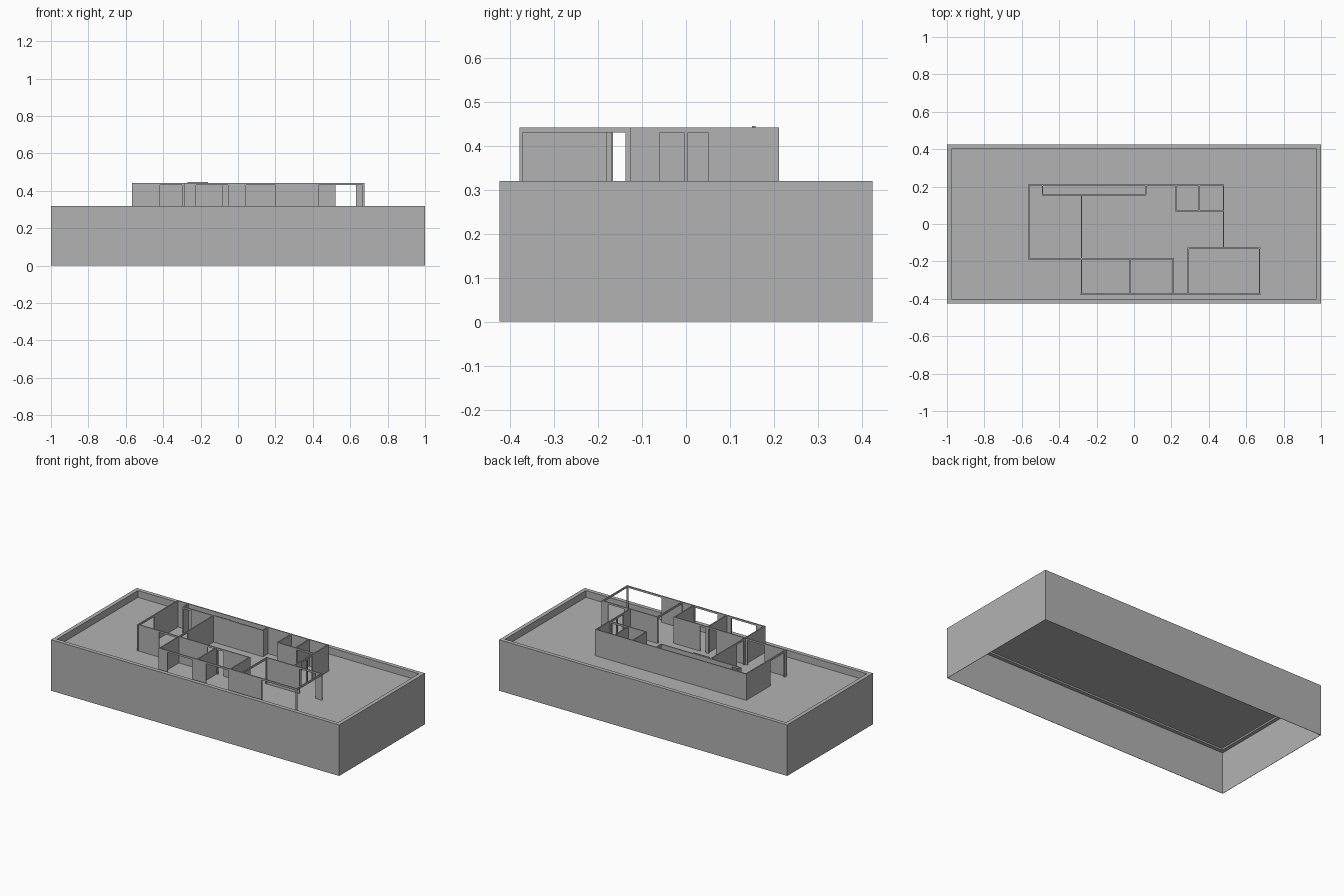
import bpy
import bmesh

cube = bpy.data.objects.get("Cube")
if cube:
    bpy.data.objects.remove(cube, do_unlink=True)

grey = bpy.data.materials.new("plain_grey")
grey.use_nodes = True
grey.diffuse_color = (0.448, 0.448, 0.448, 1)
grey.node_tree.nodes["Principled BSDF"].inputs["Base Color"].default_value = grey.diffuse_color

FLOOR, RIM, HEAD, TOP = 0.277, 0.32, 0.431, 0.442
T = 0.007  # wall thickness


def add_object(name, bm):
    bmesh.ops.recalc_face_normals(bm, faces=bm.faces)
    mesh = bpy.data.meshes.new(name)
    bm.to_mesh(mesh)
    bm.free()
    mesh.materials.append(grey)
    obj = bpy.data.objects.new(name, mesh)
    bpy.context.collection.objects.link(obj)


def box(bm, x0, x1, y0, y1, z0, z1):
    verts = bmesh.ops.create_cube(bm, size=1)["verts"]
    for v in verts:
        v.co.x = x1 if v.co.x > 0 else x0
        v.co.y = y1 if v.co.y > 0 else y0
        v.co.z = z1 if v.co.z > 0 else z0


def ring(bm, half_x, half_y, width, z0, z1):
    for s in (-1, 1):
        xs = sorted((s * half_x, s * (half_x - width)))
        ys = sorted((s * half_y, s * (half_y - width)))
        box(bm, *xs, -half_y, half_y, z0, z1)
        box(bm, width - half_x, half_x - width, *ys, z0, z1)


def wall(name, axis, pos, start, end, openings=(), top=TOP):
    """Thin wall along an axis, with full height openings under a lintel."""
    bm = bmesh.new()

    def piece(a, b, z0, z1):
        if b - a < 0.001:
            return
        across = (pos - T / 2, pos + T / 2)
        spans = ((a, b), across) if axis == "x" else (across, (a, b))
        box(bm, *spans[0], *spans[1], z0, z1)

    at = start
    for a, b in openings:
        piece(at, a, FLOOR, HEAD)
        at = b
    piece(at, end, FLOOR, HEAD)
    piece(start, end, HEAD, top)
    add_object(name, bm)


# Hollow base, open underneath
bm = bmesh.new()
ring(bm, 1, 0.425, 0.002, 0, 0.26)
add_object("base_skirt", bm)
bm = bmesh.new()
ring(bm, 1, 0.425, 0.025, 0.26, RIM)
add_object("base_rim", bm)
bm = bmesh.new()
box(bm, -0.975, 0.975, -0.4, 0.4, 0.27, FLOOR)
add_object("floor_slab", bm)

# Outer walls
wall("back_wall", "x", 0.208, -0.567, 0.482)
wall("left_end_wall", "y", -0.563, -0.19, 0.211, [(-0.166, -0.03)])
wall("right_end_wall", "y", 0.479, -0.13, 0.211, [(-0.059, -0.004), (0.005, 0.05)])
wall("front_wall", "x", -0.376, -0.285, 0.675,
     [(-0.225, -0.053), (0.043, 0.2), (0.43, 0.665)])
wall("front_room_left_wall", "y", -0.281, -0.379, -0.185)

# Porch frame at the front corner
wall("porch_back_wall", "x", -0.13, 0.287, 0.675, [(0.52, 0.63)])
wall("porch_side_frame", "y", 0.671, -0.379, -0.127, [(-0.371, -0.138)])
wall("porch_inner_frame", "y", 0.29, -0.379, -0.127, [(-0.371, -0.138)])

# Inner walls
wall("middle_wall", "x", -0.185, -0.567, 0.213,
     [(-0.417, -0.3), (-0.08, -0.03), (-0.01, 0.03)])
wall("front_room_divider", "y", -0.02, -0.376, -0.185)
wall("front_room_right_wall", "y", 0.21, -0.379, -0.182)
wall("left_room_divider", "y", -0.281, -0.185, 0.158, [(-0.17, -0.1)])
wall("closet_wall", "x", 0.157, -0.492, 0.065, [(-0.485, -0.43)])
wall("closet_left_wall", "y", -0.489, 0.157, 0.208)
wall("closet_right_wall", "y", 0.062, 0.157, 0.208)
wall("small_room_left_wall", "y", 0.225, 0.07, 0.208)
wall("small_room_divider", "y", 0.349, 0.07, 0.208)
wall("small_room_front_wall", "x", 0.071, 0.222, 0.479, [(0.36, 0.47)])

# Small raised cap on the closet wall
bm = bmesh.new()
box(bm, -0.27, -0.16, 0.15, 0.158, TOP, 0.446)
add_object("closet_cap", bm)
